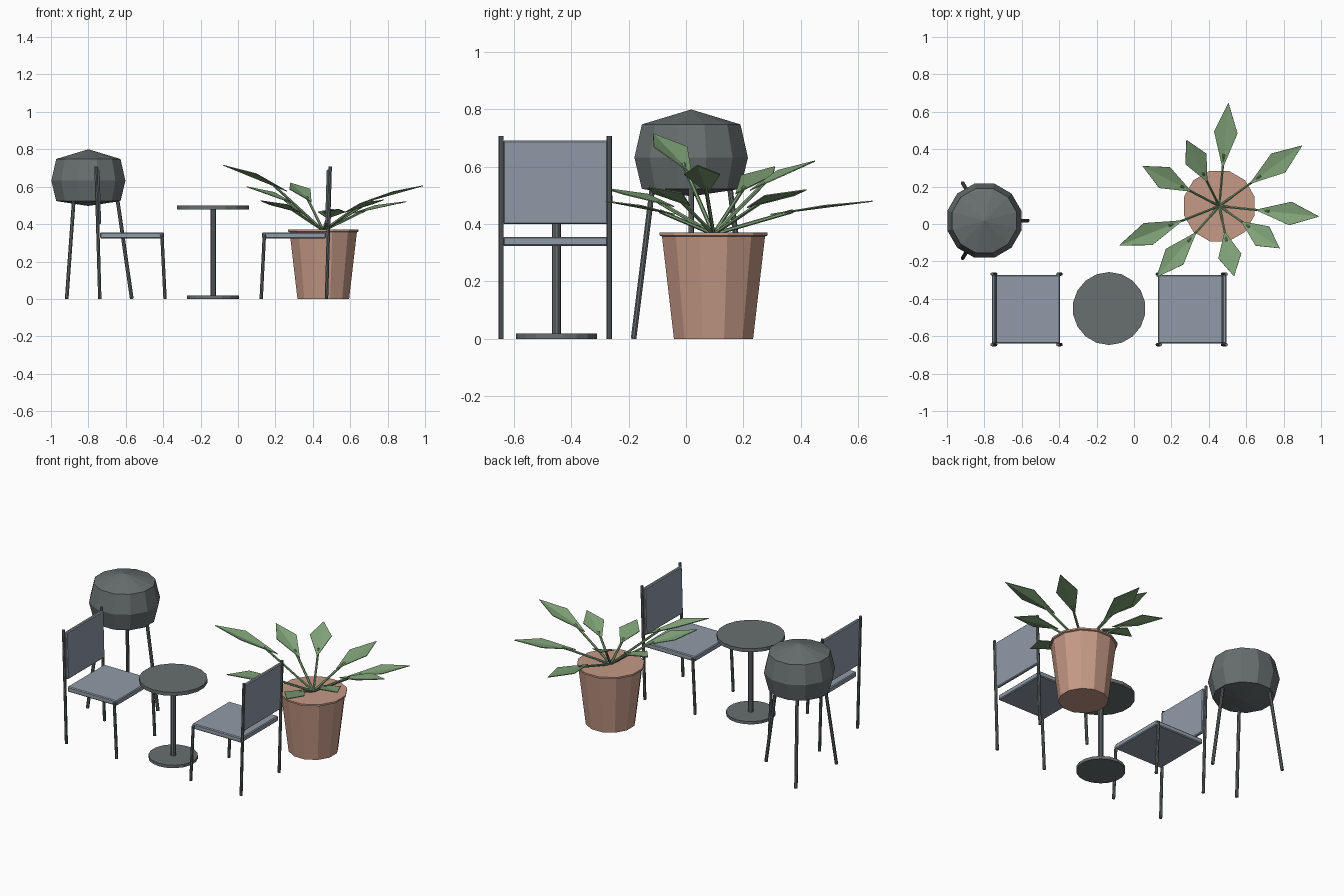
import bpy, bmesh, math
from mathutils import Vector

cube = bpy.data.objects.get("Cube")
if cube:
    bpy.data.objects.remove(cube, do_unlink=True)


def material(name, rgb):
    m = bpy.data.materials.new(name)
    m.use_nodes = True
    m.diffuse_color = (*rgb, 1)
    bsdf = next(n for n in m.node_tree.nodes if n.type == 'BSDF_PRINCIPLED')
    bsdf.inputs["Base Color"].default_value = (*rgb, 1)
    return m


METAL = material("dark grey metal", (0.14, 0.16, 0.16))
CUSHION = material("blue grey fabric", (0.28, 0.33, 0.39))
CLAY = material("terracotta", (0.56, 0.32, 0.24))
LEAF = material("leaf green", (0.22, 0.37, 0.19))


def finish(name, bm, mat):
    bmesh.ops.recalc_face_normals(bm, faces=bm.faces)
    me = bpy.data.meshes.new(name)
    bm.to_mesh(me)
    bm.free()
    me.materials.append(mat)
    ob = bpy.data.objects.new(name, me)
    bpy.context.collection.objects.link(ob)
    return ob


def lathe(name, center, profile, sides, mat):
    """Flat-sided turned body from (radius, height) points, closed at both ends."""
    bm = bmesh.new()
    rings = []
    for r, z in profile:
        if r == 0:
            rings.append([bm.verts.new((*center, z))] * sides)
            continue
        angles = [(i + 0.5) * math.tau / sides for i in range(sides)]
        rings.append([bm.verts.new((center[0] + r * math.cos(a),
                                    center[1] + r * math.sin(a), z)) for a in angles])
    for low, high in zip(rings, rings[1:]):
        for i in range(sides):
            j = (i + 1) % sides
            corners = list(dict.fromkeys((low[i], low[j], high[j], high[i])))
            bm.faces.new(corners)
    for ring, (r, z) in ((rings[0], profile[0]), (rings[-1], profile[-1])):
        if r:
            bm.faces.new(ring)
    return finish(name, bm, mat)


def rod(name, a, b, r, mat, sides=8):
    a, b = Vector(a), Vector(b)
    bm = bmesh.new()
    bmesh.ops.create_cone(bm, cap_ends=True, segments=sides, radius1=r, radius2=r,
                          depth=(b - a).length)
    ob = finish(name, bm, mat)
    ob.location = (a + b) / 2
    ob.rotation_euler = (b - a).to_track_quat('Z', 'Y').to_euler()
    return ob


def panel(name, center, size, mat, tilt=0):
    bm = bmesh.new()
    bmesh.ops.create_cube(bm, size=1)
    bmesh.ops.scale(bm, vec=size, verts=bm.verts)
    ob = finish(name, bm, mat)
    ob.location = center
    ob.rotation_euler.y = tilt
    bevel = ob.modifiers.new("soft edge", 'BEVEL')
    bevel.width = 0.005
    bevel.segments = 1
    return ob


# Round bistro table
TX, TY = -0.133, -0.452
lathe("table_base", (TX, TY), [(0.141, 0), (0.141, 0.018)], 18, METAL)
lathe("table_pole", (TX, TY), [(0.016, 0.018), (0.016, 0.48)], 10, METAL)
lathe("table_top", (TX, TY), [(0.195, 0.478), (0.195, 0.5)], 18, METAL)

# Two chairs facing each other across the table
for side, label in ((-1, "right"), (1, "left")):
    def at(d, y, z):
        return (TX + side * d, y, z)

    for end, y in (("front", -0.645), ("back", -0.268)):
        rod(f"{label}_chair_{end}_short_leg", at(0.257, y, 0), at(0.274, y, 0.345), 0.009, METAL)
        rod(f"{label}_chair_{end}_back_post", at(0.606, y, 0), at(0.626, y, 0.707), 0.009, METAL)
    panel(f"{label}_chair_seat", at(0.433, TY - 0.004, 0.34), (0.342, 0.366, 0.032), CUSHION)
    panel(f"{label}_chair_backrest", at(0.613, TY - 0.004, 0.546), (0.02, 0.366, 0.292), CUSHION,
          tilt=side * math.atan(0.02 / 0.7))

# Kettle barbecue on three splayed legs
GX, GY = -0.8, 0.018
lathe("barbecue_kettle", (GX, GY), [(0, 0.497), (0.178, 0.523), (0.205, 0.632),
                                   (0.178, 0.748), (0, 0.8)], 12, METAL)
for i in range(3):
    a = i * math.tau / 3
    c, s = math.cos(a), math.sin(a)
    rod(f"barbecue_leg_{i + 1}", (GX + 0.232 * c, GY + 0.232 * s, 0),
        (GX + 0.155 * c, GY + 0.155 * s, 0.535), 0.01, METAL)

# Tapered plant pot with a thin rim
PX, PY = 0.456, 0.096
lathe("plant_pot", (PX, PY), [(0.143, 0), (0.186, 0.357), (0.195, 0.36), (0.195, 0.37)],
      12, CLAY)

# Leaves: each is a kite blade carried on a straight stem, given by its tip
tips = [(0.505, 0.65, 0.48), (0.90, 0.42, 0.52), (0.28, 0.45, 0.62),
        (0.045, 0.31, 0.6), (-0.08, -0.115, 0.715), (0.12, -0.285, 0.525),
        (0.535, -0.28, 0.48), (0.78, -0.13, 0.53), (0.99, 0.04, 0.605)]
root = Vector((PX, PY, 0.365))
for i, tip in enumerate(tips):
    tip = Vector(tip)
    reach = tip - root
    across = Vector((-reach.y, reach.x, 0)).normalized() * 0.063

    def along(t, lift):
        return root + Vector((reach.x * t, reach.y * t, reach.z * lift))

    base, mid = along(0.36, 0.6), along(0.71, 0.87)
    bm = bmesh.new()
    heel, left, point, right = [bm.verts.new(p) for p in (base, mid + across, tip, mid - across)]
    bm.faces.new((heel, right, point))
    bm.faces.new((heel, point, left))
    blade = finish(f"leaf_{i + 1}", bm, LEAF)
    thick = blade.modifiers.new("thickness", 'SOLIDIFY')
    thick.thickness = 0.004
    thick.offset = 0
    rod(f"stem_{i + 1}", root, along(0.5, 0.7), 0.007, LEAF, sides=6)
